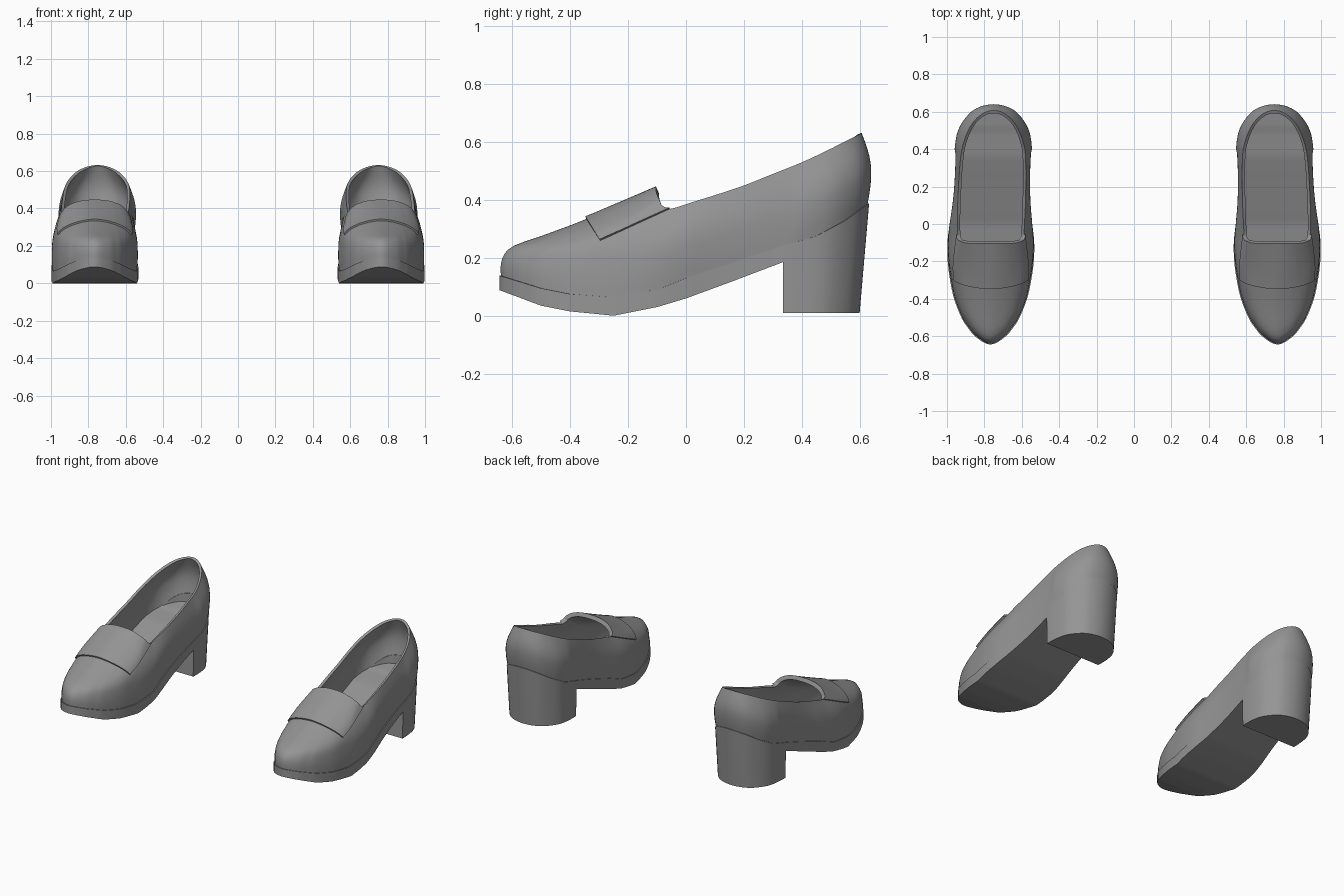
import bpy, bmesh, math
from mathutils import Vector

if "Cube" in bpy.data.objects:
    bpy.data.objects.remove(bpy.data.objects["Cube"])

leather = bpy.data.materials.new("grey leather")
leather.diffuse_color = (0.30, 0.30, 0.30, 1)
leather.use_nodes = True
leather.node_tree.nodes["Principled BSDF"].inputs["Base Color"].default_value = leather.diffuse_color

# Ribs of half a shoe: footprint y, half width -> opening y, half width, height
RIBS = [(-.640, 0, -.10, 0, .438), (-.60, .075, -.10, .04, .437),
        (-.55, .118, -.10, .075, .432), (-.50, .150, -.10, .10, .425),
        (-.40, .190, -.097, .13, .413), (-.30, .212, -.09, .155, .395),
        (-.20, .225, -.08, .17, .375), (-.10, .227, -.05, .177, .370),
        (0, .216, .03, .18, .395), (.10, .204, .11, .181, .42),
        (.20, .197, .20, .18, .45), (.30, .195, .30, .177, .49),
        (.40, .195, .40, .168, .53), (.50, .178, .49, .14, .572),
        (.58, .125, .555, .10, .605), (.615, .07, .595, .05, .625),
        (.628, 0, .607, 0, .632)]
# Rib curves as (inward, upward) fractions
TOE = [(0, 0), (0, .12), (.02, .24), (.083, .345), (.27, .465), (.55, .655), (1, 1)]
SIDE = [(0, 0), (0, .17), (.04, .35), (.12, .52), (.35, .70), (.68, .86), (1, 1)]
# Height and centre curves along the shoe
SEAM = [(-.645, .14), (-.5, .095), (-.4, .075), (-.27, .065), (-.1, .09), (0, .13),
        (.15, .18), (.33, .24), (.45, .275), (.55, .33), (.63, .39)]
BOTTOM = [(-.645, .09), (-.5, .035), (-.4, .015), (-.25, 0), (-.1, .03), (0, .06),
          (.15, .115), (.335, .185)]
INSOLE = [(-.64, .15), (-.3, .09), (0, .15), (.36, .28), (.63, .33)]
CENTRE = [(-.64, .768), (0, .765), (.4, .752), (.65, .75)]
HEEL_Y, STEP, LEVELS = .335, 4, 14


def lerp_at(table, y):
    """Piecewise linear lookup."""
    if y <= table[0][0]:
        return table[0][1]
    for (a, p), (b, q) in zip(table, table[1:]):
        if y <= b:
            return p + (q - p) * (y - a) / (b - a)
    return table[-1][1]


def spline(keys, t):
    """Catmull-Rom point on a list of tuples."""
    i = min(int(t), len(keys) - 2)
    f = t - i
    p = [Vector(keys[j]) for j in range(len(keys))[i:i + 2]]
    a = Vector(keys[i - 1]) if i else 2 * p[0] - p[1]
    d = Vector(keys[i + 2]) if i + 2 < len(keys) else 2 * p[1] - p[0]
    return .5 * (2 * p[0] + (p[1] - a) * f + (2 * a - 5 * p[0] + 4 * p[1] - d) * f * f
                 + (3 * p[0] - a - 3 * p[1] + d) * f ** 3)


def mirrored_rib(r):
    return (r[0], -r[1], r[2], -r[3], r[4])


PADDED = [mirrored_rib(RIBS[1])] + RIBS + [mirrored_rib(RIBS[-2])]


def rib(t):
    """Rib values at t plus the outward direction of the footprint (width, y)."""
    v = spline(PADDED, t + 1)
    d = spline(PADDED, t + 1.01) - spline(PADDED, t + .99)
    return v, Vector((d[0], -d[1])).normalized()


HALF = [rib(i / STEP) for i in range((len(RIBS) - 1) * STEP + 1)]


def loop(half):
    """Close a half ring of (width, y, z) points around the shoe centre line."""
    right = [(lerp_at(CENTRE, y) + w, y, z) for w, y, z in half]
    left = [(lerp_at(CENTRE, y) - w, y, z) for w, y, z in half[-2:0:-1]]
    return right + left


def skin(rings, caps=False):
    """Loft rings; optionally close both ends with strips across the shoe."""
    bm = bmesh.new()
    rows = [[bm.verts.new(p) for p in ring] for ring in rings]
    n = len(rows[0])
    for a, b in zip(rows, rows[1:]):
        for i in range(n):
            j = (i + 1) % n
            bm.faces.new((a[i], a[j], b[j], b[i]))
    if caps:
        for row, flip in ((rows[0], True), (rows[-1], False)):
            for i in range(n // 2):
                f = [row[i], row[i + 1], row[-i - 1], row[-i % n]]
                f = list(dict.fromkeys(f))
                bm.faces.new(f[::-1] if flip else f)
    bmesh.ops.remove_doubles(bm, verts=bm.verts, dist=1e-4)
    bmesh.ops.dissolve_degenerate(bm, edges=bm.edges, dist=1e-5)
    return bm


def finish(bm, name, thickness=0):
    """Make the object, thicken inward, mirror to the other foot, and shade."""
    me = bpy.data.meshes.new(name)
    bm.to_mesh(me)
    bm.free()
    ob = bpy.data.objects.new(name, me)
    bpy.context.collection.objects.link(ob)
    me.materials.append(leather)
    bpy.ops.object.select_all(action='DESELECT')
    ob.select_set(True)
    bpy.context.view_layer.objects.active = ob
    if thickness:
        s = ob.modifiers.new("thickness", 'SOLIDIFY')
        s.thickness, s.offset = thickness, -1
        bpy.ops.object.modifier_apply(modifier=s.name)
    m = ob.modifiers.new("other foot", 'MIRROR')
    m.use_mirror_merge = False
    bpy.ops.object.modifier_apply(modifier=m.name)
    bpy.ops.object.shade_smooth_by_angle(angle=math.radians(40))


# Upper: ribs rise from the footprint to the opening
def upper_ring(s):
    half = []
    for v, out in HALF:
        y0, w0, y1, w1, z1 = v
        front = max(0, min(1, (-.3 - y0) / .34))
        h, up = spline(SIDE, s).lerp(spline(TOE, s), front)
        bulge = (.014 if y0 > .4 else .007 * max(0, min(1, (y0 + .3) / .3))) * math.sin(math.pi * up)
        z0 = lerp_at(SEAM, y0)
        half.append((w0 + (w1 - w0) * h + out.x * bulge,
                     y0 + (y1 - y0) * h + out.y * bulge, z0 + (z1 - z0) * up))
    return loop(half)


upper_rings = [upper_ring(6 * k / LEVELS) for k in range(LEVELS + 1)]
finish(skin(upper_rings), "upper", .016)

# Apron: raised band over the instep, trimmed from the upper's surface
bm = skin(upper_rings)
for co, no in (((0, -.345, .335), (0, .07, .045)),
               ((0, -.30, .258), (0, -.105, .23)),
               ((0, -.045, 0), (0, -1, 0))):
    bmesh.ops.bisect_plane(bm, geom=bm.verts[:] + bm.edges[:] + bm.faces[:],
                           plane_co=co, plane_no=no, clear_inner=True)
bm.normal_update()
for v, n in [(v, v.normal.copy()) for v in bm.verts]:
    v.co += n * .010
finish(bm, "apron", .014)

# Sole and block heel: one body with a step at the heel breast
stations = []
for (v, out), (nv, nout) in zip(HALF, HALF[1:] + HALF[-1:]):
    stations.append((v[1], v[0], out, v[0] > HEEL_Y))
    if v[0] <= HEEL_Y < nv[0]:
        f = (HEEL_Y - v[0]) / (nv[0] - v[0])
        w = v[1] + (nv[1] - v[1]) * f
        stations += [(w, HEEL_Y, out, False), (w, HEEL_Y, out, True)]


def sole_ring(offset, height, base=False):
    half = []
    for w, y, out, heel in stations:
        x2, y2 = max(0, w + out.x * offset), y + out.y * offset
        if w < 1e-4:
            x2 = 0
        z = lerp_at(height, y)
        if base and heel:
            x2, y2, z = x2 * .98, HEEL_Y + (y2 - HEEL_Y) * .89, .01
        half.append((x2, y2, z))
    return loop(half)


finish(skin([sole_ring(.005, BOTTOM, True), sole_ring(.005, SEAM),
             sole_ring(-.012, SEAM), sole_ring(-.014, INSOLE)], caps=True), "sole_and_heel")
